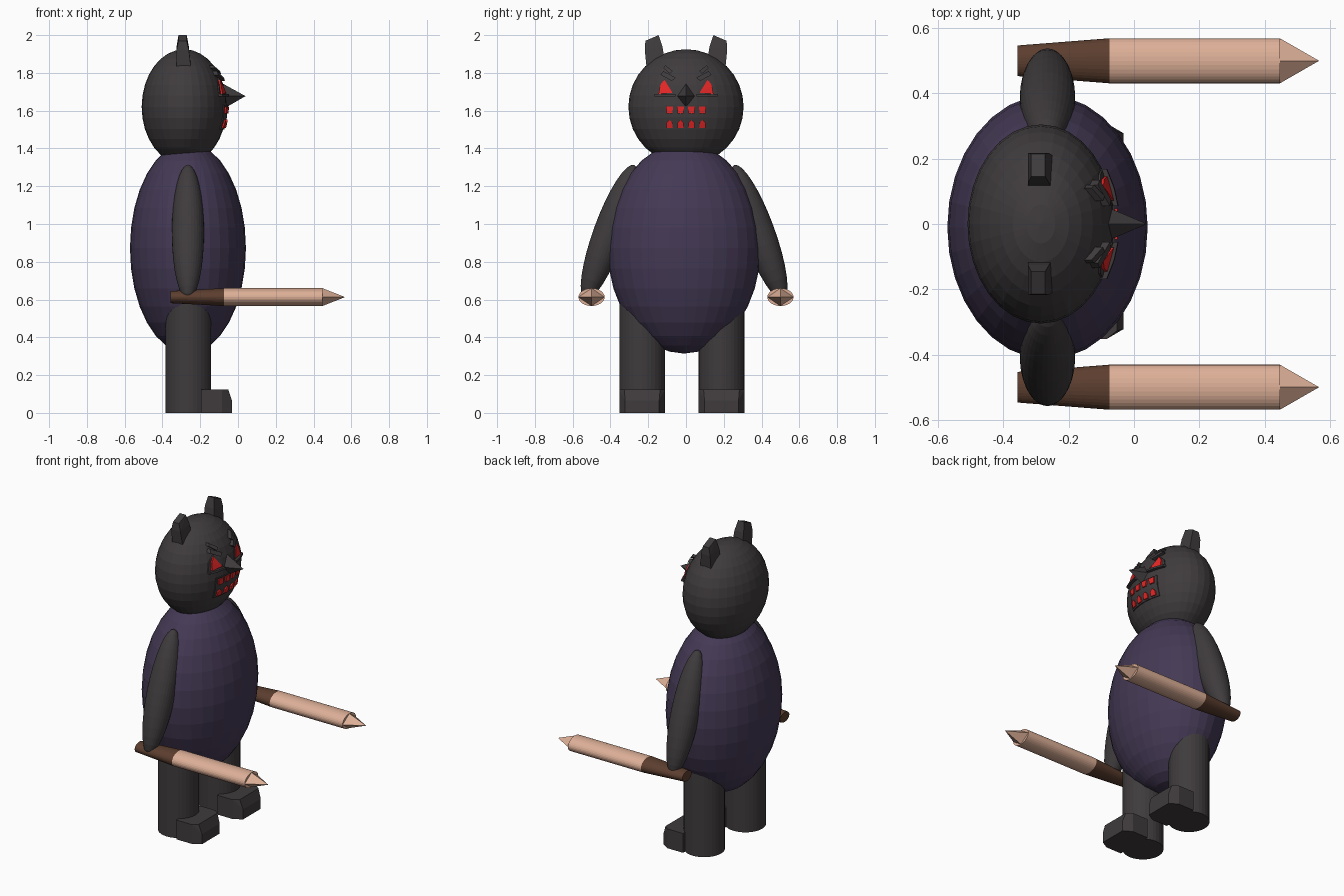
import bpy, bmesh, math
from mathutils import Matrix, Vector

if "Cube" in bpy.data.objects:
    bpy.data.objects.remove(bpy.data.objects["Cube"])


def material(name, rgb):
    m = bpy.data.materials.new(name)
    m.diffuse_color = (*rgb, 1)
    m.use_nodes = True
    m.node_tree.nodes["Principled BSDF"].inputs["Base Color"].default_value = m.diffuse_color
    return m


FUR = material("charcoal", (0.050, 0.044, 0.047))
BODY = material("dusky purple", (0.058, 0.041, 0.090))
RED = material("red", (0.78, 0.02, 0.02))
WOOD = material("pale wood", (0.72, 0.43, 0.31))
BROWN = material("dark brown", (0.107, 0.048, 0.028))


def finish(name, bm, mat):
    bmesh.ops.recalc_face_normals(bm, faces=bm.faces)
    me = bpy.data.meshes.new(name)
    bm.to_mesh(me)
    bm.free()
    me.materials.append(mat)
    ob = bpy.data.objects.new(name, me)
    bpy.context.collection.objects.link(ob)
    return ob


def ellipsoid(name, centre, radii, mat, tilt=0):
    bm = bmesh.new()
    m = (Matrix.Translation(centre) @ Matrix.Rotation(tilt, 4, 'X')
         @ Matrix.Diagonal((*radii, 1)))
    bmesh.ops.create_uvsphere(bm, u_segments=32, v_segments=16, radius=1, matrix=m)
    return finish(name, bm, mat)


def add_hull(bm, points):
    verts = [bm.verts.new(p) for p in points]
    bmesh.ops.convex_hull(bm, input=verts)


def hull(name, points, mat):
    bm = bmesh.new()
    add_hull(bm, points)
    return finish(name, bm, mat)


HEAD_C, HEAD_R = Vector((-0.285, 0, 1.62)), Vector((0.225, 0.305, 0.305))


def head_x(y, z):
    k = 1 - (y / HEAD_R.y) ** 2 - ((z - HEAD_C.z) / HEAD_R.z) ** 2
    return HEAD_C.x + HEAD_R.x * math.sqrt(max(k, 0))


def face_plates(name, polys, out, mat):
    """Thin plates following the front of the head, outlines given in y, z."""
    bm = bmesh.new()
    for poly in polys:
        add_hull(bm, [(head_x(y, z) + d, y, z) for y, z in poly for d in (out, -0.015)])
    return finish(name, bm, mat)


def mirrored(polys):
    return polys + [[(-y, z) for y, z in p] for p in polys]


def rect(y0, y1, z0, z1):
    return [(y0, z0), (y1, z0), (y1, z1), (y0, z1)]


# Body and head
ellipsoid("body", (-0.265, -0.01, 0.872), (0.307, 0.405, 0.558), BODY)
ellipsoid("head", HEAD_C, HEAD_R, FUR)

# Nose
hull("nose", [(0.04, 0, 1.677), (-0.12, 0.068, 1.677), (-0.12, -0.068, 1.677),
              (-0.12, 0, 1.765), (-0.12, 0, 1.585)], FUR)

# Eyes with sockets, lower lids and angry brows
face_plates("eye_socket", mirrored([[(0.055, 1.675), (0.168, 1.675), (0.15, 1.735),
                                     (0.105, 1.775), (0.06, 1.70)]]), 0.006, FUR)
face_plates("eye", mirrored([[(0.072, 1.695), (0.145, 1.688), (0.137, 1.735),
                              (0.115, 1.765)]]), 0.012, RED)
face_plates("lower_lid", mirrored([rect(0.055, 0.11, 1.674, 1.687),
                                   rect(0.11, 0.168, 1.674, 1.687)]), 0.02, FUR)
face_plates("brow", mirrored([[(0.055, 1.775), (0.075, 1.757), (0.135, 1.79), (0.12, 1.81)],
                              [(0.07, 1.81), (0.085, 1.795), (0.12, 1.825), (0.11, 1.84)]]),
            0.022, FUR)

# Mouth: curved dark plate with two rows of red teeth
STRIPS = [-0.12 + 0.03 * i for i in range(8)]
face_plates("mouth", [rect(y, y + 0.03, z, z + 0.065)
                      for y in STRIPS for z in (1.50, 1.565)], 0.005, FUR)
TEETH = [-0.087, -0.029, 0.029, 0.087]
face_plates("upper_teeth", [[(y - 0.019, 1.622), (y + 0.019, 1.622),
                             (y + 0.015, 1.585), (y - 0.015, 1.585)] for y in TEETH], 0.012, RED)
face_plates("lower_teeth", [[(y - 0.017, 1.508), (y + 0.017, 1.508), (y + 0.016, 1.535),
                             (y, 1.552), (y - 0.016, 1.535)] for y in TEETH], 0.012, RED)


def stake_part(name, y, x0, s0, x1, s1, sides, mat):
    """Flattened tapered cylinder along x."""
    bm = bmesh.new()
    m = (Matrix.Translation(((x0 + x1) / 2, y, 0.613)) @ Matrix.Diagonal((1, 0.069, 0.047, 1))
         @ Matrix.Rotation(math.pi / 2, 4, 'Y'))
    bmesh.ops.create_cone(bm, cap_ends=True, segments=sides, radius1=s0, radius2=s1,
                          depth=x1 - x0, matrix=m)
    finish(name, bm, mat)


for side, s in (("left", 1), ("right", -1)):
    # Ear
    hull(side + "_ear", [(x, s * y, z) for x, y, z in (
        (-0.325, 0.10, 1.79), (-0.245, 0.10, 1.79), (-0.325, 0.205, 1.79), (-0.245, 0.205, 1.79),
        (-0.325, 0.125, 1.94), (-0.26, 0.125, 1.94), (-0.325, 0.218, 1.92), (-0.26, 0.218, 1.92),
        (-0.315, 0.145, 2.0), (-0.272, 0.145, 2.0), (-0.315, 0.215, 1.97), (-0.272, 0.215, 1.97))],
        FUR)
    # Arm
    ellipsoid(side + "_arm", (-0.265, s * 0.395 - 0.01, 0.955), (0.085, 0.085, 0.38), FUR,
              tilt=s * math.radians(20))
    # Leg
    y = s * 0.21 - 0.022
    bm = bmesh.new()
    bmesh.ops.create_cone(bm, cap_ends=True, segments=32, radius1=0.121, radius2=0.121, depth=0.62,
                          matrix=Matrix.Translation((-0.263, y, 0.31)))
    finish(side + "_leg", bm, FUR)
    # Foot with a chamfered toe
    hull(side + "_foot", [(x, y + t * w, z) for t in (-1, 1) for x, w, z in (
        (-0.195, 0.121, 0), (-0.195, 0.121, 0.125), (-0.085, 0.121, 0), (-0.085, 0.121, 0.125),
        (-0.052, 0.095, 0.125), (-0.032, 0.09, 0.065), (-0.032, 0.09, 0))], FUR)
    # Sharpened stake
    stake_part(side + "_stake_handle", s * 0.5, -0.357, 0.68, -0.075, 1, 32, BROWN)
    stake_part(side + "_stake_shaft", s * 0.5, -0.075, 1, 0.447, 1, 32, WOOD)
    stake_part(side + "_stake_tip", s * 0.5, 0.447, 1, 0.567, 0, 4, WOOD)
